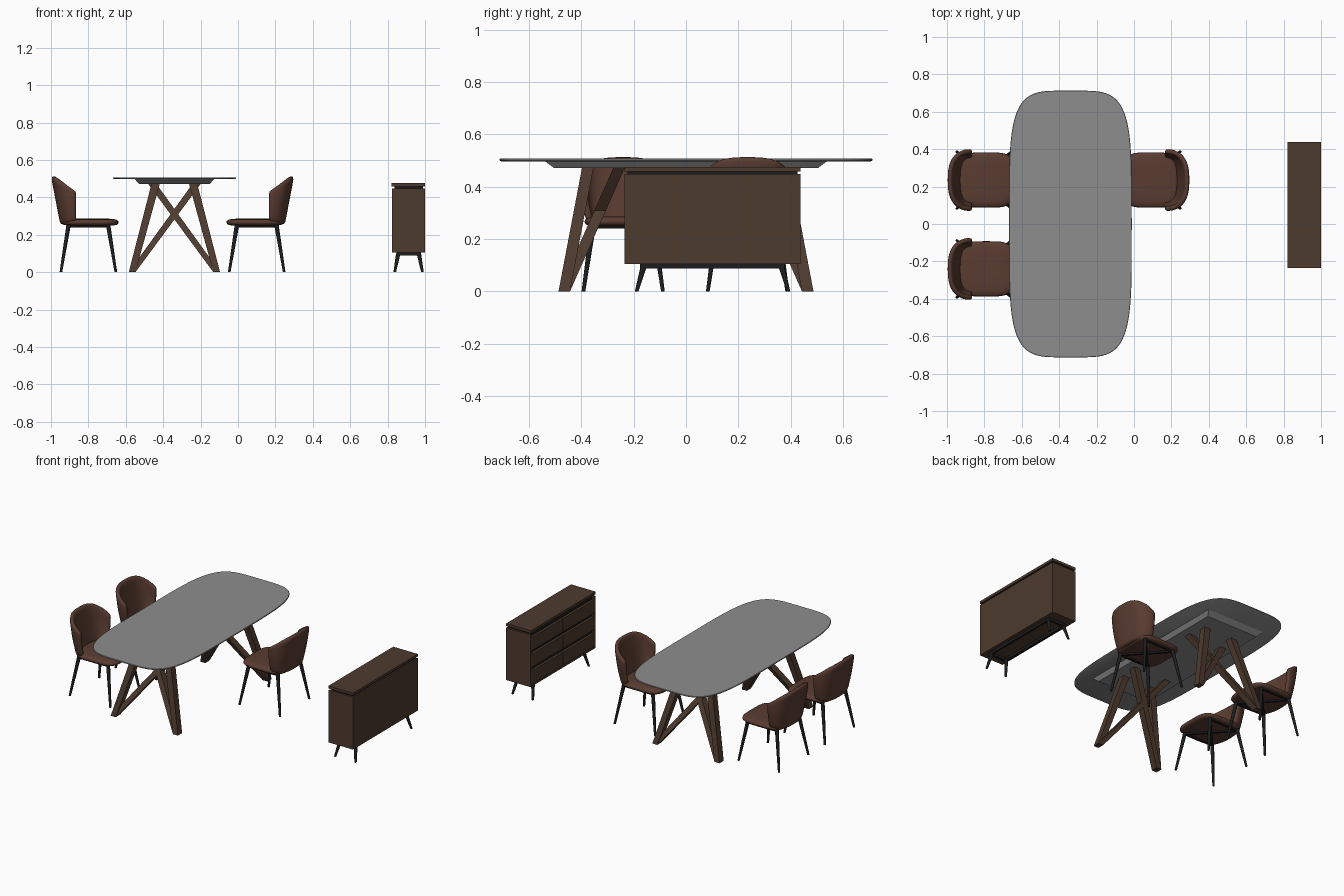
import bpy, bmesh, math
from mathutils import Vector

if "Cube" in bpy.data.objects:
    bpy.data.objects.remove(bpy.data.objects["Cube"])


def mat(name, r, g, b):
    m = bpy.data.materials.new(name)
    m.diffuse_color = (r, g, b, 1)
    m.use_nodes = True
    m.node_tree.nodes["Principled BSDF"].inputs["Base Color"].default_value = m.diffuse_color
    return m


WOOD = mat("walnut", 0.075, 0.043, 0.027)
LEATHER = mat("brown_leather", 0.10, 0.045, 0.03)
BLACK = mat("black_metal", 0.012, 0.012, 0.013)
GREY = mat("grey_stone", 0.27, 0.27, 0.27)


def place(name, mesh, loc=(0, 0, 0), rot=0):
    ob = bpy.data.objects.new(name, mesh)
    bpy.context.collection.objects.link(ob)
    ob.location, ob.rotation_euler = loc, (0, 0, rot)
    return ob


def finish(bm, name, material, smooth=None):
    bmesh.ops.recalc_face_normals(bm, faces=bm.faces)
    if smooth:
        for f in bm.faces:
            f.smooth = True
        for e in bm.edges:
            e.smooth = len(e.link_faces) == 2 and e.calc_face_angle() < math.radians(smooth)
    me = bpy.data.meshes.new(name)
    bm.to_mesh(me)
    bm.free()
    me.materials.append(material)
    return me


def loft_into(bm, rings):
    vs = [[bm.verts.new(p) for p in r] for r in rings]
    n = len(vs[0])
    for a, b in zip(vs, vs[1:]):
        for i in range(n):
            bm.faces.new((a[i], a[(i + 1) % n], b[(i + 1) % n], b[i]))
    bm.faces.new(vs[0])
    bm.faces.new(vs[-1])


def loft(name, rings, material, smooth=None):
    bm = bmesh.new()
    loft_into(bm, rings)
    return finish(bm, name, material, smooth)


def rect(x, y, z, hx, hy):
    return [(x + a * hx, y + b * hy, z) for a, b in ((-1, -1), (1, -1), (1, 1), (-1, 1))]


def spow(v, p):
    return math.copysign(abs(v) ** p, v)


def oval(x, y, z, hx, hy, n=2, seg=12):
    return [(x + hx * spow(math.cos(2 * math.pi * i / seg), 2 / n),
             y + hy * spow(math.sin(2 * math.pi * i / seg), 2 / n), z) for i in range(seg)]


def box(name, x0, x1, y0, y1, z0, z1, material):
    r = [rect((x0 + x1) / 2, (y0 + y1) / 2, z, (x1 - x0) / 2, (y1 - y0) / 2) for z in (z0, z1)]
    return place(name, loft(name, r, material))


# Table top and the tapered tray under it
TX = -0.34
top = [oval(TX, 0, z, 0.328 - d, 0.713 - d, 4.5, 128)
       for z, d in ((0.497, 0.006), (0.501, 0), (0.505, 0), (0.507, 0.002))]
place("table_top", loft("table_top", top, GREY, 40))
place("table_under_tray", loft("table_under_tray", [
    rect(TX, 0, 0.472, 0.19, 0.505), rect(TX, 0, 0.498, 0.212, 0.54)], GREY))

# Table legs: from every foot one steep leg and one leg crossing to the other side
for sx in (-1, 1):
    for sy in (-1, 1):
        for kind, tx, ty in (("outer", 0.10, 0.375), ("crossing", -0.12, 0.255)):
            rings = [rect(TX + sx * 0.226, sy * 0.465, 0, 0.018, 0.022),
                     rect(TX + sx * tx, sy * ty, 0.474, 0.022, 0.022)]
            place("table_leg_" + kind, loft("table_leg_" + kind, rings, WOOD))

# Chair seat cushion (local: faces +x, back at x = -0.18)
seat = loft("chair_seat", [oval(0.03, 0, z, 0.152 - d, 0.148 - d, 4, 48) for z, d in (
    (0.250, 0.025), (0.254, 0.008), (0.264, 0), (0.273, 0.002),
    (0.281, 0.012), (0.285, 0.035), (0.287, 0.08))], LEATHER, 60)

# Chair backrest: wrapped shell, wings lower than the centre
NA, NS = 24, 8
bm = bmesh.new()
grid = []
for j in range(NS + 1):
    s, row = j / NS, []
    for i in range(NA + 1):
        a = math.radians(-90 + 180 * i / NA)
        c = max(math.cos(a), 0) ** 0.75
        f = 1 - c
        z = (0.252 + 0.02 * f) * (1 - s) + (0.512 - 0.082 * f) * s
        h = (z - 0.252) / 0.26
        hw = 0.138 + 0.028 * math.sin(min(h * 1.5, 1) * math.pi / 2)
        row.append(bm.verts.new((-0.045 - (0.085 + 0.05 * h) * c,
                                 hw * spow(math.sin(a), 0.75), z)))
    grid.append(row)
for a, b in zip(grid, grid[1:]):
    for i in range(NA):
        bm.faces.new((a[i], a[i + 1], b[i + 1], b[i]))
back = finish(bm, "chair_backrest", LEATHER, 180)
for e in back.edges:
    e.use_edge_sharp = False
outward = back.polygons[NA // 2].normal.x < 0

# Chair metal base: four splayed legs, perimeter rails and a cross under the seat
bm = bmesh.new()


def bar(p, q, w):
    p, q = Vector(p), Vector(q)
    side = (q - p).cross(Vector((0, 0, 1))).normalized() * w
    up = Vector((0, 0, w))
    loft_into(bm, [[c - side - up, c + side - up, c + side + up, c - side + up] for c in (p, q)])


corners = [(-0.085, -0.115), (0.125, -0.115), (0.125, 0.115), (-0.085, 0.115)]
for x, y in corners:
    fx = -0.127 if x < 0 else 0.167
    loft_into(bm, [oval(fx, y * 1.32, 0, 0.007, 0.007), oval(x, y, 0.256, 0.012, 0.012)])
for i in range(4):
    if i % 2 == 0:
        bar((*corners[i], 0.248), (*corners[(i + 1) % 4], 0.248), 0.006)
    if i < 2:
        bar((*corners[i], 0.247), (*corners[i + 2], 0.247), 0.007)
base = finish(bm, "chair_base", BLACK, 40)

for loc, rot in (((-0.82, 0.235, 0), 0), ((-0.82, -0.24, 0), 0), ((0.12, 0.235, 0), math.pi)):
    place("chair_seat", seat, loc, rot)
    place("chair_base", base, loc, rot)
    ob = place("chair_backrest", back, loc, rot)
    mod = ob.modifiers.new("thickness", 'SOLIDIFY')
    mod.thickness = 0.026
    mod.offset = -1 if outward else 1
    ob.modifiers.new("soften", 'SUBSURF').levels = 1
    ob.modifiers["soften"].render_levels = 1

# Sideboard: carcass, recessed strip, top slab
Y0, Y1 = -0.235, 0.438
box("sideboard_back", 0.845, 1.0, Y0, Y1, 0.105, 0.448, WOOD)
box("sideboard_recess", 0.838, 0.99, Y0 + 0.012, Y1 - 0.012, 0.12, 0.46, BLACK)
box("sideboard_top", 0.821, 1.0, Y0, Y1, 0.459, 0.476, WOOD)
box("sideboard_bottom_panel", 0.823, 0.85, Y0, Y1, 0.105, 0.118, WOOD)
for y in (Y0, Y1 - 0.014):
    box("sideboard_side_panel", 0.823, 0.85, y, y + 0.014, 0.105, 0.448, WOOD)

# Six drawer fronts facing -x, with dark finger gaps above each
w = (Y1 - Y0 - 0.028) / 2
for col in range(2):
    for row in range(3):
        y = Y0 + 0.014 + col * w
        z = 0.12 + row * 0.11
        box("drawer_front", 0.823, 0.842, y + 0.002, y + w - 0.002, z, z + 0.086, WOOD)

# Sideboard base frame and splayed legs
for x in (0.848, 0.965):
    box("sideboard_base_rail", x, x + 0.014, -0.175, 0.378, 0.088, 0.105, BLACK)
for y in (-0.175, 0.364):
    box("sideboard_base_rail", 0.848, 0.979, y, y + 0.014, 0.088, 0.105, BLACK)
for sx in (-1, 1):
    for sy in (-1, 1):
        rings = [oval(0.912 + sx * 0.074, 0.1015 + sy * 0.29, 0, 0.007, 0.007),
                 oval(0.912 + sx * 0.055, 0.1015 + sy * 0.262, 0.1, 0.012, 0.012)]
        place("sideboard_leg", loft("sideboard_leg", rings, BLACK, 40))
